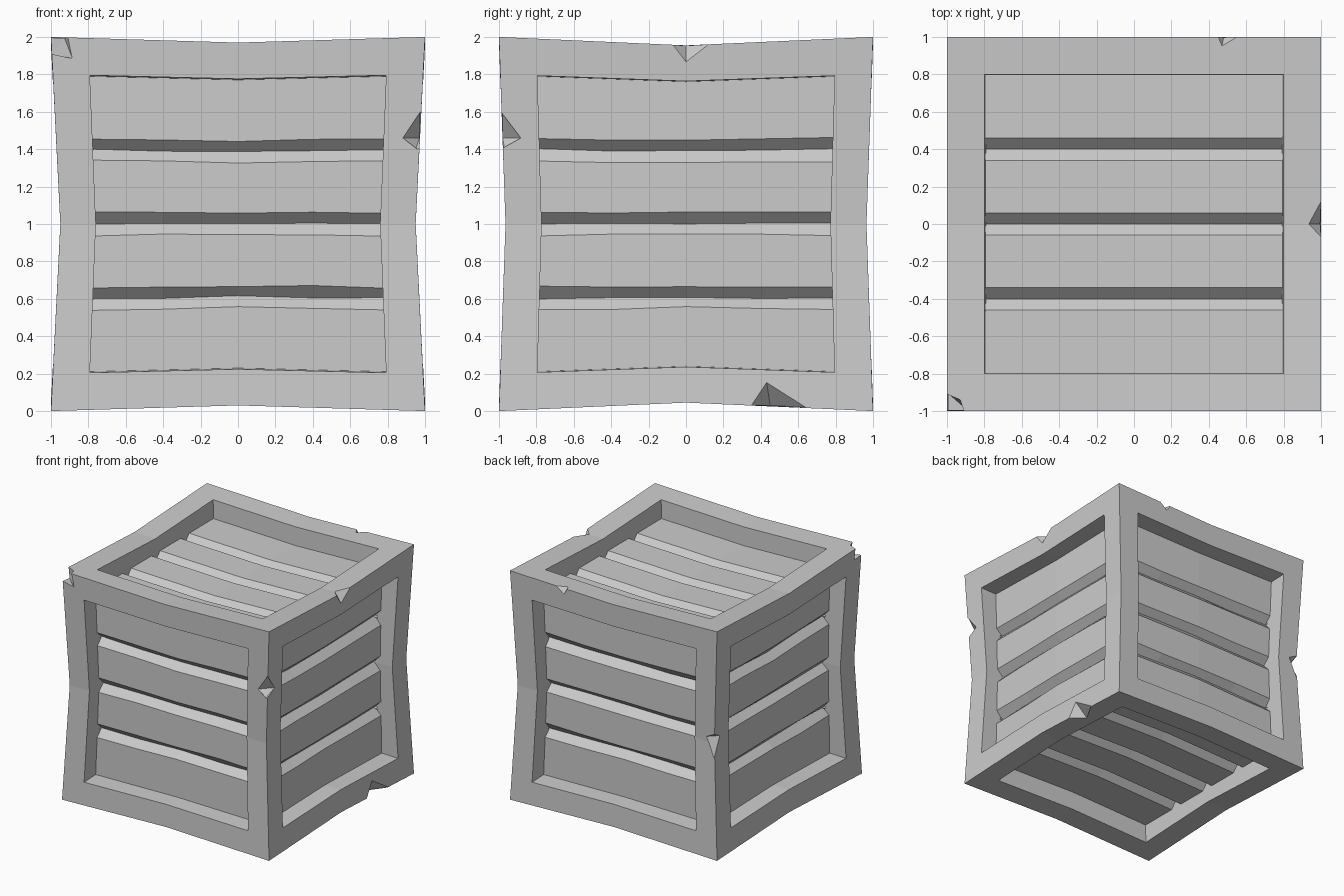
import bpy
import bmesh
import random
from itertools import product
from mathutils import Vector

random.seed(4)
old = bpy.data.objects.get("Cube")
if old:
    bpy.data.objects.remove(old, do_unlink=True)

GREY = (0.6, 0.6, 0.6, 1)
wood = bpy.data.materials.new("plain grey")
wood.use_nodes = True
wood.diffuse_color = GREY
wood.node_tree.nodes["Principled BSDF"].inputs["Base Color"].default_value = GREY


def make_object(name, bm):
    mesh = bpy.data.meshes.new(name)
    bm.to_mesh(mesh)
    bm.free()
    mesh.materials.append(wood)
    obj = bpy.data.objects.new(name, mesh)
    bpy.context.scene.collection.objects.link(obj)
    return obj


def bow(t):
    return max(0.0, 1 - abs(t))


# Frame: twelve joined beams, taken as the border cells of a coarse grid
CUTS = [-1, -0.8, -0.4, 0, 0.4, 0.8, 1]
LAST = len(CUTS) - 2


def solid(cell):
    inside = all(0 <= c <= LAST for c in cell)
    return inside and sum(c in (0, LAST) for c in cell) >= 2


def bent(p):
    # Beams sag towards the middle of the crate
    x, y, z = p
    return Vector((x * (1 - 0.05 * bow(z)),
                   y * (1 - 0.035 * bow(z)),
                   z * (1 - 0.03 * bow(x) - 0.045 * bow(y)) + 1))


bm = bmesh.new()
grid = {}
for cell in product(range(LAST + 1), repeat=3):
    if not solid(cell):
        continue
    for axis, side in product(range(3), (0, 1)):
        beside = list(cell)
        beside[axis] += 2 * side - 1
        if solid(beside):
            continue
        ring = []
        for a, b in ((0, 0), (1, 0), (1, 1), (0, 1)):
            key = list(cell)
            key[axis] += side
            key[(axis + 1) % 3] += a
            key[(axis + 2) % 3] += b
            key = tuple(key)
            if key not in grid:
                grid[key] = bm.verts.new(bent([CUTS[k] for k in key]))
            ring.append(grid[key])
        bm.faces.new(ring if side else ring[::-1])
bmesh.ops.recalc_face_normals(bm, faces=bm.faces)
frame = make_object("crate_frame", bm)

# Chips knocked out of the frame edges: outward direction, then corner points
CHIPS = [
    ((-1, -1, 1), [(-0.91, -1, 2), (-0.93, -0.94, 2), (-1, -0.91, 2),
                   (-0.885, -1, 1.885), (-1, -1, 1.91), (-1, -0.9, 1.9)]),
    ((1, -1, 0), [(0.97, -0.98, 1.6), (0.95, -0.97, 1.4),
                  (0.88, -0.98, 1.46), (0.97, -0.88, 1.46)]),
    ((1, 0, 1), [(1, -0.07, 1.96), (1, 0.12, 1.96),
                 (1, 0, 1.86), (0.93, 0, 1.96)]),
    ((1, 0, -1), [(1, 0.35, 0.03), (1, 0.64, 0.02),
                  (1, 0.43, 0.16), (0.89, 0.45, 0.03)]),
    ((0, 1, 1), [(0.45, 1, 1.98), (0.55, 1, 1.985),
                 (0.47, 0.95, 1.985), (0.48, 1, 1.93)]),
    ((-1, 1, 0), [(-0.95, 0.97, 1.08), (-0.95, 0.97, 0.87),
                  (-0.87, 0.97, 1.04), (-0.95, 0.89, 1.04)]),
]
bm = bmesh.new()
for out, points in CHIPS:
    push = Vector(out) * 0.12
    verts = [bm.verts.new(Vector(p) + push * k) for p in points for k in (0, 1)]
    hull = bmesh.ops.convex_hull(bm, input=verts)
    spare = {v for v in hull["geom_interior"] + hull["geom_unused"]
             if isinstance(v, bmesh.types.BMVert)}
    bmesh.ops.delete(bm, geom=list(spare), context="VERTS")
bmesh.ops.recalc_face_normals(bm, faces=bm.faces)
cutter = make_object("chip_cutter", bm)
cutter.hide_render = True

cut = frame.modifiers.new("chips", "BOOLEAN")
cut.operation = "DIFFERENCE"
cut.solver = "EXACT"
cut.object = cutter
bpy.context.view_layer.update()
bpy.context.view_layer.objects.active = frame
bpy.ops.object.modifier_apply(modifier=cut.name)
bpy.data.objects.remove(cutter, do_unlink=True)

# Plank panels: four boards with chamfered grooves between them
PROFILE = [(-0.82, 0)]
for groove in (-0.4, 0, 0.4):
    PROFILE += [(groove - 0.06, 0), (groove, -0.06), (groove + 0.06, 0)]
PROFILE.append((0.82, 0))
STATIONS = [-0.8, -0.4, 0, 0.4, 0.8]


def panel(name, out):
    out = Vector(out)
    along = Vector((0, 1, 0)) if out.x else Vector((1, 0, 0))
    across = Vector((0, 1, 0)) if out.z else Vector((0, 0, 1))
    bm = bmesh.new()
    rows = []
    for u in STATIONS:
        row = []
        for v, depth in PROFILE:
            if out.z:
                w = 0.83 + depth - 0.03 * bow(u)
            else:
                w = 0.83 + depth + 0.012 * bow(u)
                v = v * (1 - 0.03 * bow(u)) + random.uniform(-0.006, 0.006)
            row.append(bm.verts.new(along * u + across * v + out * w
                                    + Vector((0, 0, 1))))
        rows.append(row)
    for r, s in zip(rows, rows[1:]):
        for i in range(len(PROFILE) - 1):
            bm.faces.new((r[i], s[i], s[i + 1], r[i + 1]))
    bm.normal_update()
    if sum(f.normal.dot(out) for f in bm.faces) < 0:
        bmesh.ops.reverse_faces(bm, faces=bm.faces)
    make_object(name, bm)


panel("front_planks", (0, -1, 0))
panel("back_planks", (0, 1, 0))
panel("left_planks", (1, 0, 0))
panel("right_planks", (-1, 0, 0))
panel("top_planks", (0, 0, 1))
panel("bottom_planks", (0, 0, -1))
